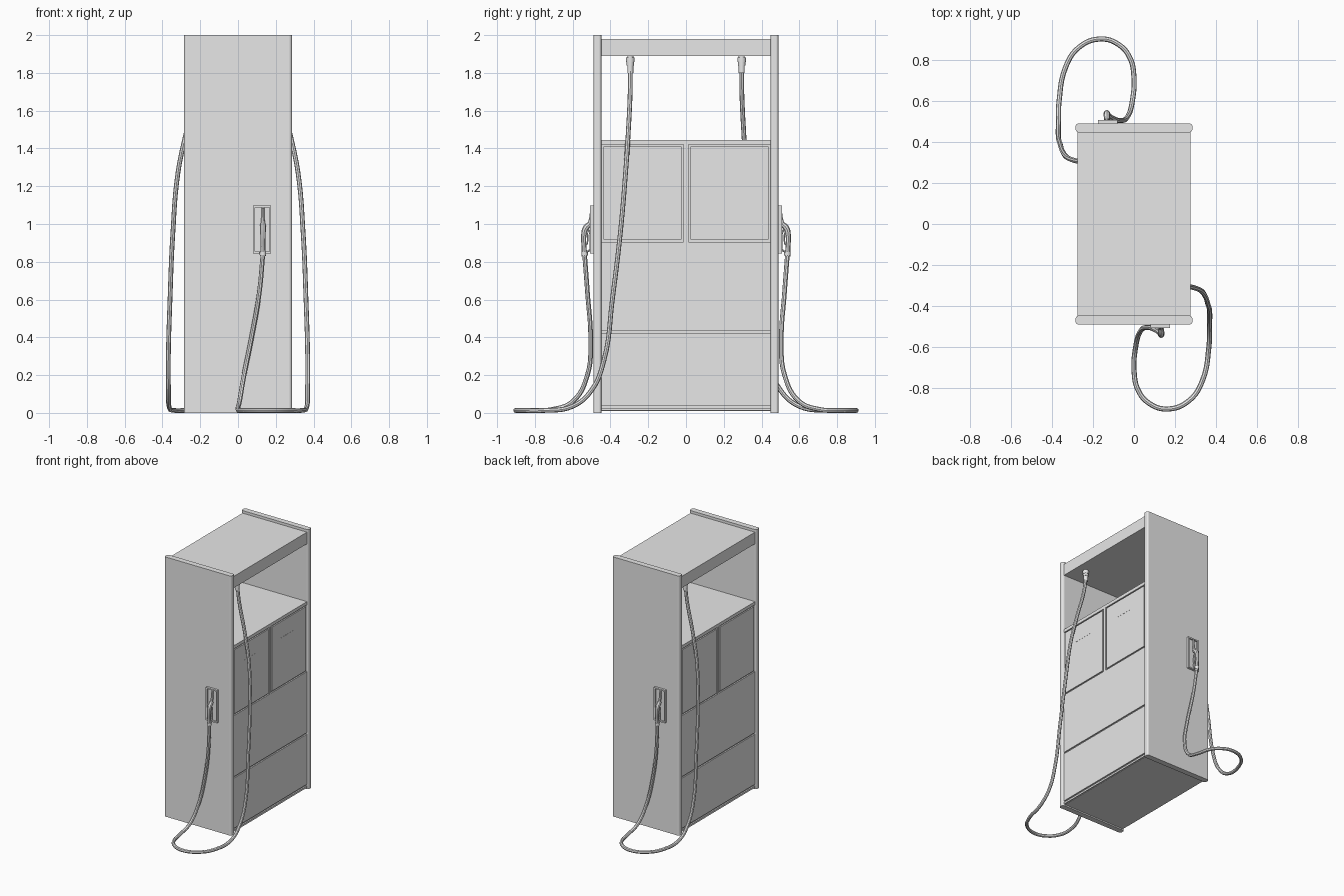
import bpy, bmesh, math
from mathutils import Vector, Matrix

if "Cube" in bpy.data.objects:
    bpy.data.objects.remove(bpy.data.objects["Cube"])

grey = bpy.data.materials.new("light_grey")
grey.use_nodes = True
grey.diffuse_color = (0.8, 0.8, 0.8, 1)
grey.node_tree.nodes["Principled BSDF"].inputs["Base Color"].default_value = (0.8, 0.8, 0.8, 1)


def finish(name, bm):
    mesh = bpy.data.meshes.new(name)
    bm.to_mesh(mesh)
    bm.free()
    mesh.materials.append(grey)
    ob = bpy.data.objects.new(name, mesh)
    bpy.context.collection.objects.link(ob)
    return ob


def box(name, x, y, z, bevel_vertical=0):
    """Box from (min, max) ranges, with optional rounded upright edges."""
    bm = bmesh.new()
    bmesh.ops.create_cube(bm, size=1)
    for v in bm.verts:
        v.co = Vector([(a + b) / 2 + c * (b - a) for (a, b), c in zip((x, y, z), v.co)])
    if bevel_vertical:
        upright = [e for e in bm.edges if abs(e.verts[0].co.z - e.verts[1].co.z) > 0.01]
        bmesh.ops.bevel(bm, geom=upright, offset=bevel_vertical, segments=3,
                        profile=0.5, affect='EDGES')
    return finish(name, bm)


def smooth(ob):
    bpy.ops.object.select_all(action='DESELECT')
    ob.select_set(True)
    bpy.context.view_layer.objects.active = ob
    bpy.ops.object.shade_smooth_by_angle(angle=math.radians(40))


def tube(name, points, radius, radii=None, sides=2):
    """Smooth round tube through the points, turned into a mesh."""
    curve = bpy.data.curves.new(name, 'CURVE')
    curve.dimensions = '3D'
    curve.bevel_depth = radius
    curve.bevel_resolution = sides
    curve.resolution_u = 6
    curve.use_fill_caps = True
    spline = curve.splines.new('BEZIER')
    spline.bezier_points.add(len(points) - 1)
    for i, (bp, p) in enumerate(zip(spline.bezier_points, points)):
        bp.co = p
        bp.handle_left_type = bp.handle_right_type = 'AUTO'
        bp.radius = radii[i] if radii else 1
    curve.materials.append(grey)
    ob = bpy.data.objects.new(name, curve)
    bpy.context.collection.objects.link(ob)
    bpy.ops.object.select_all(action='DESELECT')
    ob.select_set(True)
    bpy.context.view_layer.objects.active = ob
    bpy.ops.object.convert(target='MESH')
    ob = bpy.context.object
    smooth(ob)
    return ob


def turned(name, centre, rings, sides=16):
    """Upright stack of stepped cylinders from (radius, low, high)."""
    bm = bmesh.new()
    for r, low, high in rings:
        spot = Matrix.Translation((centre[0], centre[1], (low + high) / 2))
        bmesh.ops.create_cone(bm, cap_ends=True, segments=sides, radius1=r, radius2=r,
                              depth=high - low, matrix=spot)
    ob = finish(name, bm)
    smooth(ob)
    return ob


def copy_opposite(ob, name):
    """Repeat a part half a turn around the upright axis."""
    twin = ob.copy()
    twin.data = ob.data.copy()
    twin.data.transform(Matrix.Rotation(math.pi, 4, 'Z'))
    twin.name = name
    bpy.context.collection.objects.link(twin)


# Cabinet core, canopy and end panels
FACE, CORE, END = 0.275, 0.265, 0.45
box("cabinet_core", (-CORE, CORE), (-END, END), (0.01, 1.44))
box("cabinet_top", (-FACE, FACE), (-END, END), (1.42, 1.445))
box("canopy", (-FACE, FACE), (-END, END), (1.89, 1.98))
box("front_end_panel", (-0.285, 0.285), (-0.49, -0.447), (0, 2), 0.014)
box("back_end_panel", (-0.285, 0.285), (0.447, 0.49), (0, 2), 0.014)

# Cladding on both long sides, with shadow gaps between the plates
for s, side in ((1, "left"), (-1, "right")):
    x = sorted((s * (CORE - 0.005), s * FACE))
    box(side + "_plinth", x, (-END, END), (0.012, 0.026))
    box(side + "_lower_panel", x, (-END, END), (0.038, 0.424))
    box(side + "_middle_panel", x, (-END, END), (0.436, 0.906))
    box(side + "_door_divider", x, (-0.012, 0.012), (0.9, 1.43))
    for t, end in ((-1, "front"), (1, "back")):
        door = sorted((t * 0.023, t * 0.438))
        box(f"{side}_{end}_door", x, door, (0.917, 1.411))

# Thin marker strips on the doors of one side
for y in (-0.24, 0.21):
    box("door_marker", (FACE - 0.001, FACE + 0.001), (y - 0.08, y + 0.08), (1.283, 1.287))

# Nozzle holder: back plate with a raised rim
NX = 0.132
holder = [
    box("holder_back", (0.085, 0.172), (-0.496, -0.485), (0.85, 1.095)),
    box("holder_rim_a", (0.08, 0.09), (-0.507, -0.485), (0.845, 1.098)),
    box("holder_rim_b", (0.166, 0.176), (-0.507, -0.485), (0.845, 1.098)),
    box("holder_rim_top", (0.08, 0.176), (-0.507, -0.485), (1.088, 1.098)),
    box("holder_rim_bottom", (0.08, 0.176), (-0.507, -0.485), (0.845, 0.855)),
]

# Nozzle: grip, spout, trigger guard and trigger
nozzle = [
    tube("nozzle_grip", [(NX, -0.537, 0.83), (NX, -0.54, 0.88), (NX, -0.541, 0.94),
                         (NX, -0.53, 0.98), (NX, -0.508, 1.0)], 0.014,
         [1.1, 0.9, 1, 1.15, 1]),
    tube("nozzle_spout", [(NX, -0.515, 0.985), (NX, -0.504, 1.03), (NX, -0.5, 1.085)],
         0.009, [1.3, 1, 0.8]),
    tube("trigger_guard", [(NX, -0.537, 0.855), (NX, -0.512, 0.86), (NX, -0.506, 0.9),
                           (NX, -0.509, 0.955), (NX, -0.525, 0.98)], 0.005),
    tube("trigger", [(NX, -0.53, 0.97), (NX, -0.519, 0.93), (NX, -0.525, 0.89)], 0.004),
    turned("nozzle_collar", (NX, -0.537), [(0.017, 0.835, 0.852)]),
]

# Hose: hangs from the canopy, loops on the ground, climbs to the nozzle
TOP = (0.2, -0.295)
hose_path = [
    (*TOP, 1.85), (0.215, -0.295, 1.72), (0.275, -0.306, 1.48), (0.318, -0.32, 1.27),
    (0.345, -0.348, 0.95), (0.36, -0.39, 0.6), (0.369, -0.434, 0.28),
    (0.368, -0.5, 0.12), (0.365, -0.6, 0.035), (0.335, -0.76, 0.013),
    (0.27, -0.86, 0.013), (0.165, -0.902, 0.013), (0.075, -0.875, 0.013),
    (0.02, -0.81, 0.013), (0.0, -0.71, 0.018), (0.008, -0.6, 0.06),
    (0.032, -0.522, 0.2), (0.07, -0.505, 0.39), (0.112, -0.521, 0.63), (NX, -0.537, 0.84),
]
hose = tube("hose", hose_path, 0.0125)
connector = turned("hose_connector", TOP, [(0.016, 1.865, 1.892), (0.023, 1.858, 1.882),
                                           (0.019, 1.84, 1.86), (0.016, 1.8, 1.842)])

# Second hose set on the opposite end
for part in holder + nozzle + [hose, connector]:
    base = part.name
    part.name = "front_" + base
    copy_opposite(part, "back_" + base)
